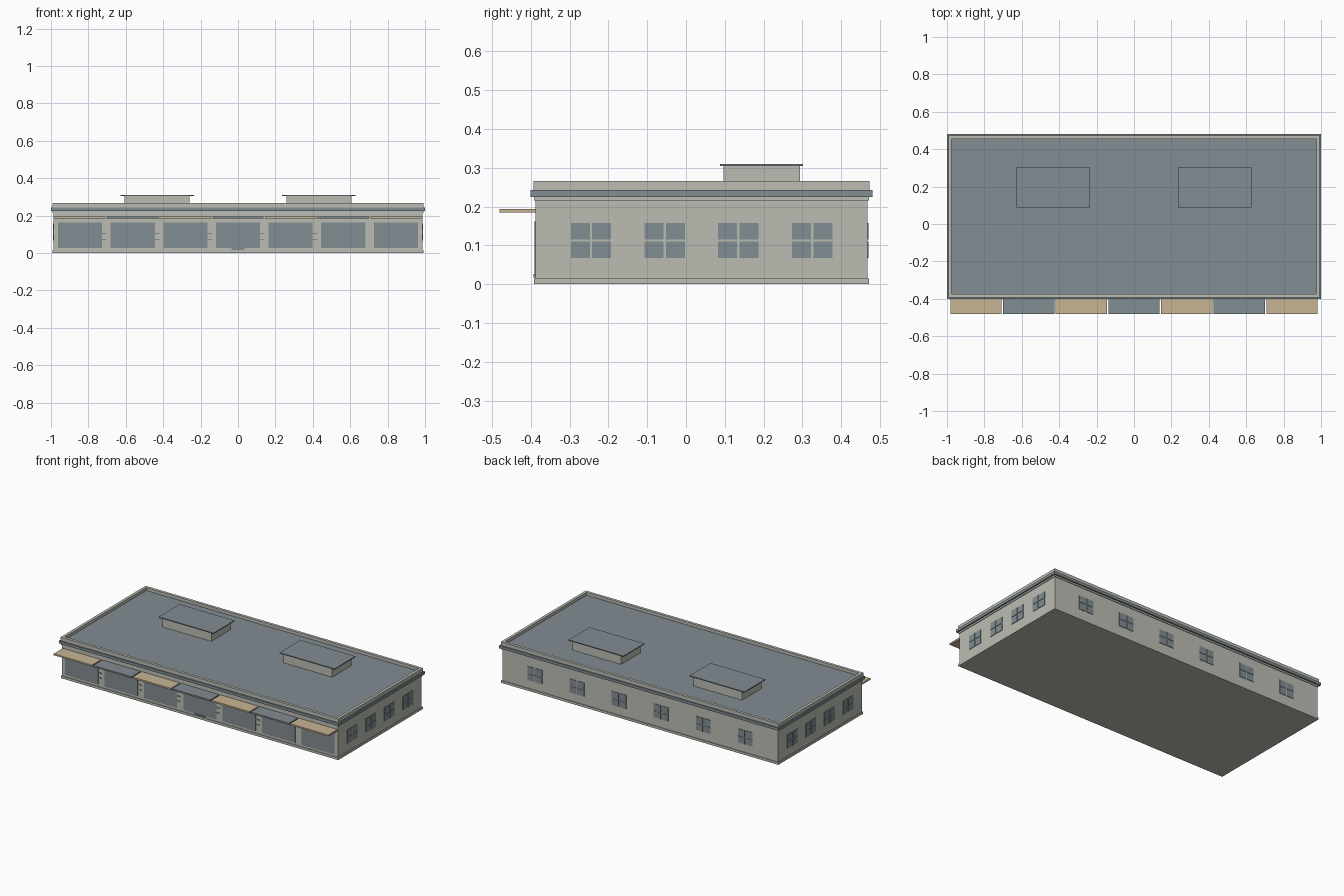
import bpy
import bmesh
from mathutils import Matrix, Vector

if "Cube" in bpy.data.objects:
    bpy.data.objects.remove(bpy.data.objects["Cube"])


def material(name, rgb):
    m = bpy.data.materials.new(name)
    m.use_nodes = True
    m.diffuse_color = (*rgb, 1)
    m.node_tree.nodes["Principled BSDF"].inputs["Base Color"].default_value = (*rgb, 1)
    return m


WALL = material("pale stone", (0.50, 0.515, 0.45))
SLATE = material("slate grey", (0.223, 0.266, 0.292))
TAN = material("tan canvas", (0.58, 0.46, 0.30))

CY = 0.04            # centre of the building in y
HX, HY = 0.9865, 0.4275  # half size of the walls
T = 0.003            # thickness of glass plates


def boxes(name, mat, spans):
    """One object made of boxes, each given as (x0, x1, y0, y1, z0, z1)."""
    bm = bmesh.new()
    for x0, x1, y0, y1, z0, z1 in spans:
        place = Matrix.Translation(Vector((x0 + x1, y0 + y1, z0 + z1)) / 2)
        size = Matrix.Diagonal((x1 - x0, y1 - y0, z1 - z0, 1))
        bmesh.ops.create_cube(bm, size=1, matrix=place @ size)
    mesh = bpy.data.meshes.new(name)
    bm.to_mesh(mesh)
    bm.free()
    mesh.materials.append(mat)
    ob = bpy.data.objects.new(name, mesh)
    bpy.context.collection.objects.link(ob)
    return ob


def slab(name, mat, grow, z0, z1):
    """A storey-wide slab reaching out past the walls by grow."""
    return boxes(name, mat, [(-HX - grow, HX + grow, CY - HY - grow, CY + HY + grow, z0, z1)])


# Main body and its bands
slab("walls", WALL, 0, 0, 0.225)
slab("plinth", WALL, 0.0045, 0, 0.015)
slab("cornice_moulding", WALL, 0.004, 0.215, 0.225)
slab("cornice", SLATE, 0.0135, 0.225, 0.243)
slab("roof", SLATE, -0.005, 0.24, 0.247)

# Parapet ring round the roof
px, py, w = HX + 0.006, HY + 0.006, 0.018
parapet = []
for s in (-1, 1):
    ya, yb = sorted((CY + s * py, CY + s * (py - w)))
    xa, xb = sorted((s * px, s * (px - w)))
    parapet.append((-px, px, ya, yb, 0.243, 0.266))
    parapet.append((xa, xb, CY - py + w, CY + py - w, 0.243, 0.266))
boxes("parapet", WALL, parapet)

# Rooftop units with overhanging lids
for side, s in (("left", 1), ("right", -1)):
    c = s * 0.4325
    boxes("rooftop_unit_" + side, WALL, [(c - 0.174, c + 0.174, 0.096, 0.294, 0.245, 0.304)])
    boxes("rooftop_lid_" + side, SLATE, [(c - 0.196, c + 0.196, 0.088, 0.301, 0.304, 0.31)])

# Shop bays on the front: awnings and display glass
front = CY - HY
pitch = 0.2815
for i in range(7):
    c = (i - 3) * pitch
    boxes(f"awning_{i + 1}", SLATE if i % 2 else TAN,
          [(c - 0.137, c + 0.137, -0.48, front, 0.184, 0.194)])
    boxes(f"shop_glass_{i + 1}", SLATE,
          [(c - 0.118, c + 0.118, front - T, front, 0.028, 0.162)])

# Small brackets between the bays, and the entrance step
brackets = []
for i in range(5):
    x = (i - 3) * pitch + 0.118
    for z in (0.073, 0.105):
        brackets.append((x, x + (0.025 if i else 0.02), front - T, front, z - 0.003, z + 0.003))
boxes("bay_brackets", SLATE, brackets)
boxes("entrance_step", SLATE, [(-0.035, 0.035, front - 0.006, front, 0.017, 0.026)])


def panes(centre):
    """Four panes as (along0, along1, z0, z1) round a cross of wall colour."""
    return [(centre + a, centre + a + 0.049, z, z + 0.042)
            for a in (-0.052, 0.003) for z in (0.068, 0.115)]


# Back and side windows
back = CY + HY
boxes("back_windows", SLATE,
      [(a, b, back, back + T, z0, z1) for i in range(6)
       for a, b, z0, z1 in panes((i - 2.5) * 0.301)])
for side, x in (("left", HX), ("right", -HX - T)):
    boxes("side_windows_" + side, SLATE,
          [(x, x + T, a, b, z0, z1) for i in range(4)
           for a, b, z0, z1 in panes(CY + (i - 1.5) * 0.19)])
